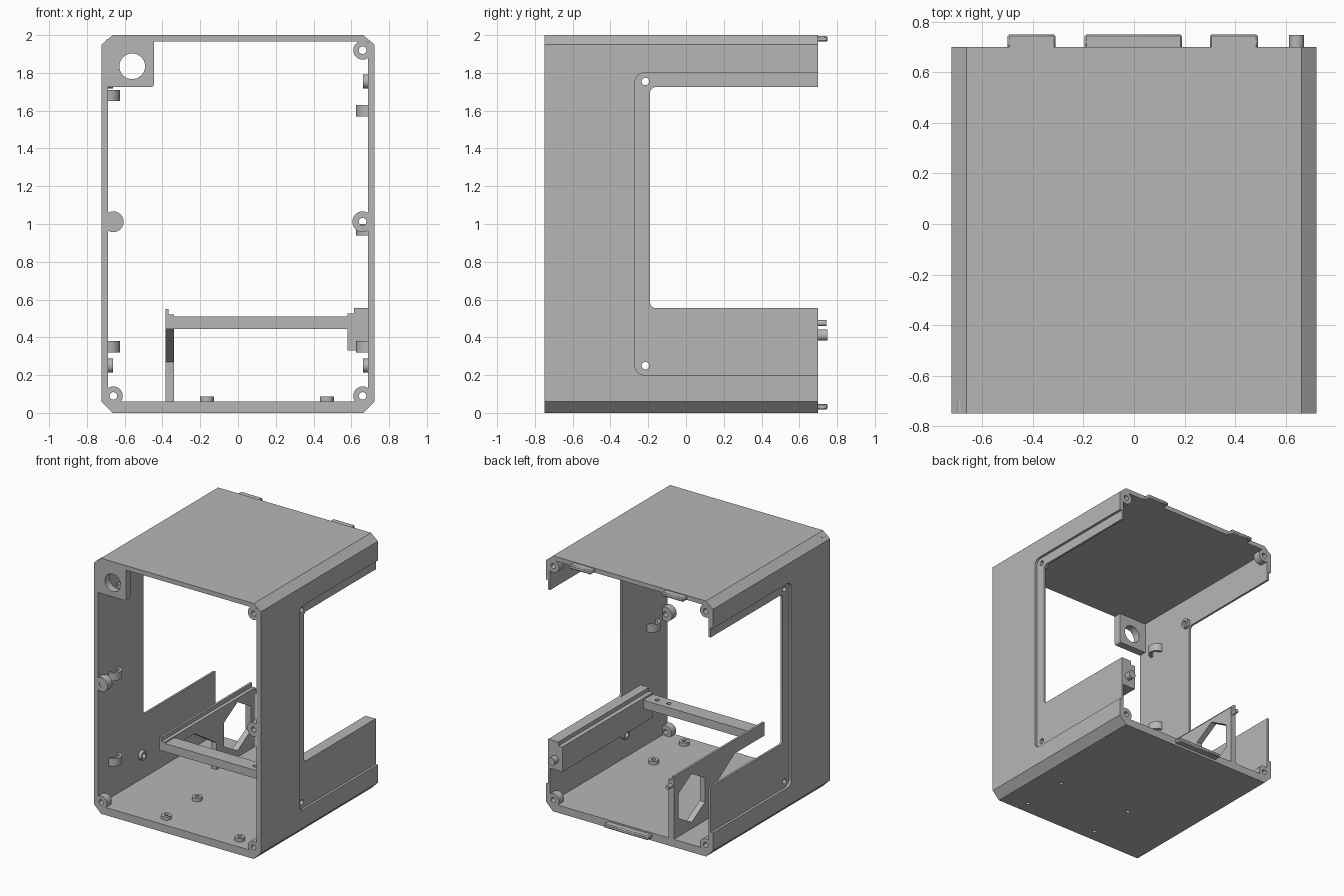
import bpy, bmesh, math
from mathutils import Vector

if "Cube" in bpy.data.objects:
    bpy.data.objects.remove(bpy.data.objects["Cube"], do_unlink=True)

grey = bpy.data.materials.new("matte grey plastic")
grey.use_nodes = True
grey.diffuse_color = (0.47, 0.47, 0.47, 1)
grey.node_tree.nodes["Principled BSDF"].inputs["Base Color"].default_value = (0.47, 0.47, 0.47, 1)

HALF, FRONT, BACK = 0.7225, -0.75, 0.7
parts = []


def prism(name, pts, axis, lo, hi):
    """Extrude a 2D outline along one axis (x: yz, y: xz, z: xy)."""
    place = {"x": lambda a, b, t: (t, a, b),
             "y": lambda a, b, t: (a, t, b),
             "z": lambda a, b, t: (a, b, t)}[axis]
    bm = bmesh.new()
    face = bm.faces.new([bm.verts.new(place(a, b, lo)) for a, b in pts])
    grown = bmesh.ops.extrude_face_region(bm, geom=[face])["geom"]
    move = Vector(place(0, 0, hi - lo))
    bmesh.ops.translate(bm, vec=move, verts=[g for g in grown if isinstance(g, bmesh.types.BMVert)])
    bmesh.ops.recalc_face_normals(bm, faces=bm.faces)
    mesh = bpy.data.meshes.new(name)
    bm.to_mesh(mesh)
    bm.free()
    mesh.materials.append(grey)
    obj = bpy.data.objects.new(name, mesh)
    bpy.context.collection.objects.link(obj)
    parts.append(obj)
    return obj


def rect(a0, a1, b0, b1):
    return [(a0, b0), (a1, b0), (a1, b1), (a0, b1)]


def arc(a, b, r, start=0, end=360, n=24):
    count = n if end - start == 360 else n + 1
    angles = [math.radians(start + (end - start) * i / n) for i in range(count)]
    return [(a + r * math.cos(t), b + r * math.sin(t)) for t in angles]


def round_rect(a0, a1, b0, b1, r):
    return (arc(a0 + r, b0 + r, r, 180, 270, 6) + arc(a1 - r, b0 + r, r, 270, 360, 6)
            + arc(a1 - r, b1 - r, r, 0, 90, 6) + arc(a0 + r, b1 - r, r, 90, 180, 6))


def cut(obj, cutters):
    """Subtract cutters from a part, then discard them."""
    for c in cutters:
        mod = obj.modifiers.new("cut", "BOOLEAN")
        mod.operation, mod.solver, mod.object = "DIFFERENCE", "EXACT", c
    bpy.context.view_layer.update()
    graph = bpy.context.evaluated_depsgraph_get()
    mesh = bpy.data.meshes.new_from_object(obj.evaluated_get(graph))
    obj.modifiers.clear()
    obj.data = mesh
    for c in cutters:
        parts.remove(c)
        bpy.data.objects.remove(c, do_unlink=True)


def tube(name, a, b, r, hole, axis, lo, hi):
    obj = prism(name, arc(a, b, r), axis, lo, hi)
    cut(obj, [prism("bore", arc(a, b, hole, n=16), axis, lo - 0.01, hi + 0.01)])
    return obj


# Chamfered sleeve, open at front and back
c = HALF - 0.06
shell = prism("shell", [(-c, 0), (c, 0), (HALF, 0.06), (HALF, 1.95), (c, 2), (-c, 2),
                        (-HALF, 1.95), (-HALF, 0.06)], "y", FRONT, BACK)
cutters = [prism("inside", rect(-0.687, 0.687, 0.06, 1.965), "y", -1, 1),
           prism("window", round_rect(-0.19, 1, 0.555, 1.725, 0.03), "x", -1, 1)]
for s in (-1, 1):
    lo, hi = sorted((s * 0.703, s * 0.8))
    cutters.append(prism("recess", round_rect(-0.27, 1, 0.2, 1.8, 0.05), "x", lo, hi))
for z in (0.25, 1.755):
    cutters.append(prism("screw_hole", arc(-0.215, z, 0.02, n=16), "x", -1, 1))
for x in (-0.165, 0.47):
    for y in (-0.65, -0.27):
        cutters.append(prism("floor_hole", arc(x, y, 0.015, n=12), "z", -0.1, 0.2))
cut(shell, cutters)

# Screw bosses on the front and back rims
for side, s in (("right", -1), ("left", 1)):
    for level, z in (("lower", 0.09), ("upper", 1.92)):
        for end, y0, y1 in (("front", FRONT, FRONT + 0.06), ("back", BACK - 0.06, BACK)):
            tube(f"{end}_{level}_{side}_boss", s * 0.66, z, 0.05, 0.02, "y", y0, y1)
    tube(f"middle_{side}_boss", s * 0.66, 1.012, 0.055, 0.02, "y", FRONT, FRONT + 0.06)
    # Inner rings behind the side screw holes
    lo, hi = sorted((s * 0.662, s * 0.69))
    for z in (0.25, 1.755):
        tube(f"{side}_wall_ring", -0.215, z, 0.037, 0.02, "x", lo, hi)

    # Curved cable clips on the walls
    start = 90 if s > 0 else -90
    outline = (arc(s * 0.687, -0.56, 0.062, start, start + 180, 12)
               + arc(s * 0.687, -0.56, 0.042, start, start + 180, 12)[::-1])
    for z in (0.35, 0.97 if s > 0 else 1.02, 1.6 if s > 0 else 1.68):
        prism(f"{side}_cable_clip", outline, "z", z - 0.03, z + 0.03)

# Locating peg inside one middle boss
prism("middle_peg", arc(-0.66, 1.012, 0.021, n=16), "y", FRONT + 0.005, FRONT + 0.07)

# Corner plate with a round opening
corner = prism("corner_plate", round_rect(-0.70, -0.445, 1.725, 1.98, 0.015), "y", FRONT, FRONT + 0.06)
cut(corner, [prism("opening", arc(-0.56, 1.835, 0.068, n=32), "y", -1, 0)])

# Floor standoffs
for x in (-0.165, 0.47):
    for y in (-0.65, -0.27):
        tube("floor_standoff", x, y, 0.037, 0.015, "z", 0.055, 0.087)

# Upright bracket with slanted brace and hexagonal opening
bracket = prism("bracket", [(BACK, 0.05), (BACK, 0.52), (-0.42, 0.52), (-0.42, 0.445),
                            (-0.05, 0.445), (0.22, 0.27), (0.22, 0.05)], "x", -0.385, -0.34)
cut(bracket, [prism("hexagon", arc(0.48, 0.3, 0.19, 30, 390, 6), "x", -1, 0)])
prism("bracket_lip", rect(-0.385, -0.368, 0.51, 0.55), "y", -0.42, BACK)
prism("bracket_peg", arc(-0.36, 0.475, 0.016, n=16), "y", BACK - 0.01, 0.745)

# Stepped rail on the opposite wall
prism("rail", [(0.58, 0.33), (0.69, 0.33), (0.69, 0.555), (0.615, 0.555),
               (0.615, 0.525), (0.58, 0.525)], "y", -0.42, BACK)
prism("rail_peg", arc(0.643, 0.412, 0.03), "y", BACK - 0.01, 0.748)

# Cross strip joining bracket and rail
strip = prism("cross_strip", rect(-0.36, 0.6, 0.445, 0.51), "y", -0.42, -0.3)
cut(strip, [prism("hole", arc(x, -0.36, 0.017, n=12), "z", 0, 1) for x in (0.4, 0.5)])

# Locking tabs along the back edge
for name, x0, x1, z in (("upper_right_tab", -0.5, -0.31, 1.98), ("upper_left_tab", 0.3, 0.49, 1.98),
                        ("lower_tab", -0.195, 0.19, 0.033)):
    tab = prism(name, rect(x0, x1, z - 0.015, z + 0.015), "y", BACK - 0.01, 0.75)
    bevel = tab.modifiers.new("edge", "BEVEL")
    bevel.width, bevel.segments = 0.007, 1

# Crisp edges, smooth rounds
bpy.ops.object.select_all(action="DESELECT")
for obj in parts:
    obj.select_set(True)
bpy.context.view_layer.objects.active = shell
bpy.ops.object.shade_smooth_by_angle(angle=math.radians(28))
